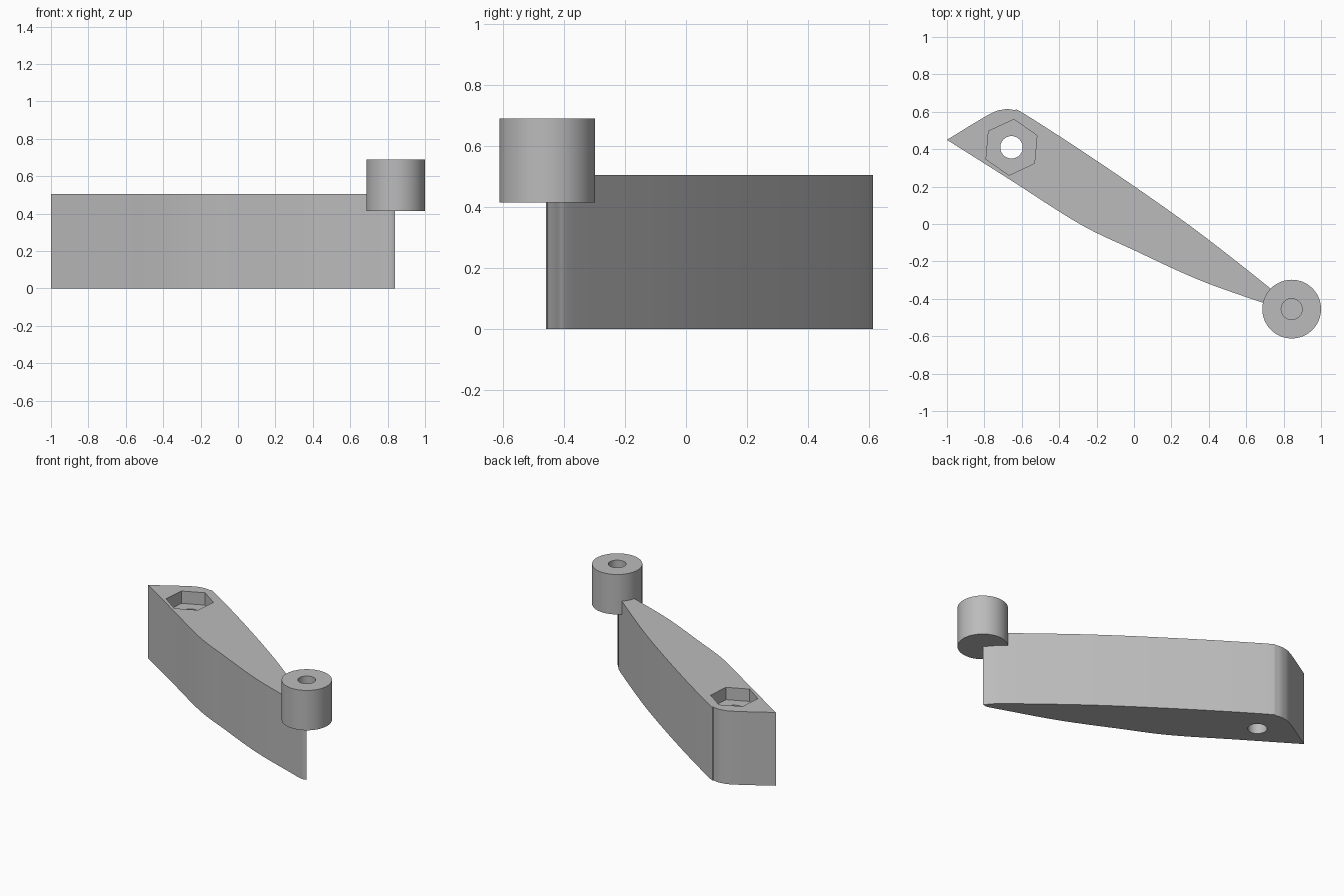
import bpy, bmesh, math
from mathutils import Vector

old = bpy.data.objects.get("Cube")
if old:
    bpy.data.objects.remove(old, do_unlink=True)

grey = bpy.data.materials.new("plain grey")
grey.use_nodes = True
color = (0.5, 0.5, 0.5, 1)
grey.diffuse_color = color
grey.node_tree.nodes["Principled BSDF"].inputs["Base Color"].default_value = color


def prism(name, outline, z0, z1):
    """Extrude a counter-clockwise outline between two heights."""
    bm = bmesh.new()
    face = bm.faces.new([bm.verts.new((x, y, z0)) for x, y in outline])
    top = bmesh.ops.extrude_face_region(bm, geom=[face])["geom"]
    bmesh.ops.translate(bm, vec=(0, 0, z1 - z0),
                        verts=[v for v in top if isinstance(v, bmesh.types.BMVert)])
    bmesh.ops.recalc_face_normals(bm, faces=bm.faces)
    mesh = bpy.data.meshes.new(name)
    bm.to_mesh(mesh)
    bm.free()
    mesh.materials.append(grey)
    obj = bpy.data.objects.new(name, mesh)
    bpy.context.collection.objects.link(obj)
    return obj


def ring(center, radius, sides, turn=0):
    return [(center[0] + radius * math.cos(turn + math.tau * i / sides),
             center[1] + radius * math.sin(turn + math.tau * i / sides))
            for i in range(sides)]


def spline(points, steps=8):
    """Smooth curve through the points, without the last one."""
    p = [Vector(q) for q in points]
    p = [2 * p[0] - p[1]] + p + [2 * p[-1] - p[-2]]
    out = []
    for a, b, c, d in zip(p, p[1:], p[2:], p[3:]):
        for i in range(steps):
            t = i / steps
            out.append(tuple(b + 0.5 * t * (c - a + t * (2 * a - 5 * b + 4 * c - d
                                                         + t * (3 * (b - c) + d - a)))))
    return out


def cut(obj, cutter):
    cutter.hide_render = True
    mod = obj.modifiers.new("cut", "BOOLEAN")
    mod.operation = "DIFFERENCE"
    mod.solver = "EXACT"
    mod.object = cutter
    bpy.context.view_layer.objects.active = obj
    bpy.ops.object.modifier_apply(modifier=mod.name)
    bpy.data.objects.remove(cutter, do_unlink=True)


def smooth(obj):
    bpy.ops.object.select_all(action="DESELECT")
    obj.select_set(True)
    bpy.context.view_layer.objects.active = obj
    bpy.ops.object.shade_smooth_by_angle(angle=math.radians(30))


# Arm: a tapering blade with a pointed nose
nose, tip = (-1, 0.45), (0.84, -0.455)
lower = [nose, (-0.66, 0.235), (-0.29, 0), (0, -0.14), (0.35, -0.3), (0.7, -0.425),
         (0.8, -0.458), tip]
upper = [tip, (0.81, -0.42), (0.73, -0.345), (0.3, -0.01), (-0.18, 0.325), (-0.58, 0.585),
         (-0.64, 0.609), (-0.7, 0.612), (-0.78, 0.583), nose]
arm = prism("arm", spline(lower) + spline(upper), 0, 0.505)

# Hexagonal nut pocket and bolt hole
bolt = (-0.655, 0.41)
cut(arm, prism("nut_pocket", ring(bolt, 0.15, 6, math.radians(85)), 0.42, 0.6))
cut(arm, prism("bolt_hole", ring(bolt, 0.06, 48), -0.1, 0.6))
smooth(arm)

# Round boss with a blind hole
boss_at = (0.843, -0.455)
boss = prism("boss", ring(boss_at, 0.157, 64), 0.415, 0.69)
cut(boss, prism("boss_hole", ring(boss_at, 0.056, 48), 0.51, 0.8))
smooth(boss)
